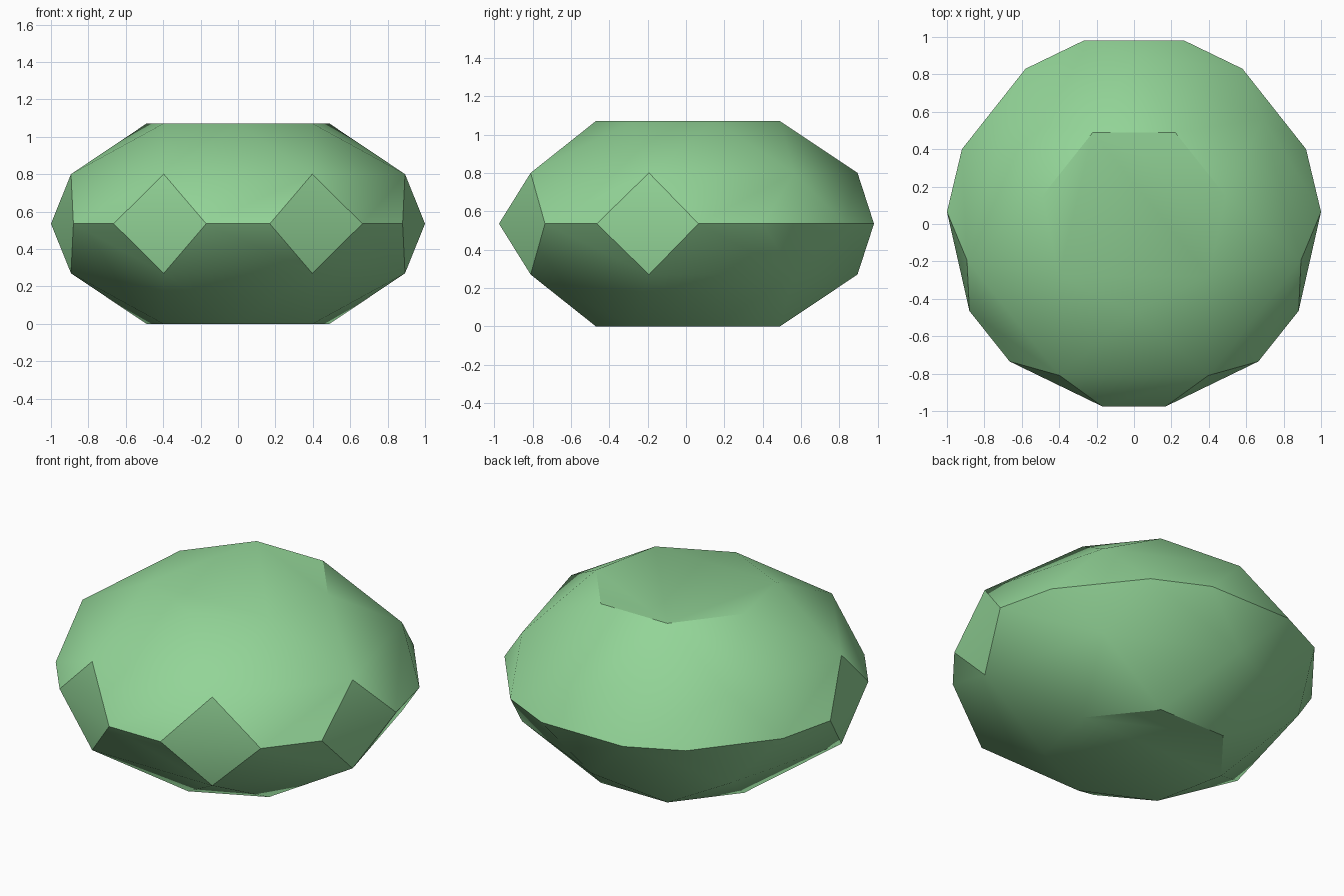
import bpy, bmesh, math

cube = bpy.data.objects.get("Cube")
if cube:
    bpy.data.objects.remove(cube, do_unlink=True)

MID, CROWN, CAP = 0.535, 0.265, 0.535   # girdle height, offsets to corner ring and flat cap


def ring(right, axis=()):
    """Full ring, clockwise seen from above, from its right half (back to front)."""
    left = [(-x, y) for x, y in reversed(right)]
    return right, left


# Right-hand halves, ordered from back to front
girdle_half = [(0.27, 0.98), (0.58, 0.83), (0.92, 0.40), (1.0, 0.065),
               (0.88, -0.465), (0.665, -0.735), (0.17, -0.975)]
corner_half = [(0.69, 0.563), (0.893, -0.193), (0.397, -0.81)]
cap_half = [(0.22, 0.49), (0.49, 0.15), (0.4, -0.28)]


def mirror(half):
    return [(-x, y) for x, y in reversed(half)]


girdle_pts = girdle_half + mirror(girdle_half)
corner_pts = [(0, 0.894)] + corner_half + mirror(corner_half)
cap_pts = cap_half + [(0, -0.47)] + mirror(cap_half)

bm = bmesh.new()


def add_ring(points, z):
    return [bm.verts.new((x, y, z)) for x, y in points]


girdle = add_ring(girdle_pts, MID)

# Upper and lower halves share the girdle
for side in (1, -1):
    corner = add_ring(corner_pts, MID + side * CROWN)
    cap = add_ring(cap_pts, MID + side * CAP)
    bm.faces.new(cap)
    for i in range(7):
        j = (i + 1) % 7
        before, after, following = girdle[2 * i - 1], girdle[2 * i], girdle[2 * i + 1]
        bm.faces.new((corner[i], cap[i - 1], cap[i]))                # star facet
        bm.faces.new((corner[i], cap[i], corner[j]))                 # main facet
        bm.faces.new((corner[i], corner[j], following, after))       # girdle facet
        bm.faces.new((corner[i], after, before))                     # half diamond

bmesh.ops.recalc_face_normals(bm, faces=bm.faces)
mesh = bpy.data.meshes.new("faceted_gem")
bm.to_mesh(mesh)
bm.free()
gem = bpy.data.objects.new("faceted_gem", mesh)
bpy.context.collection.objects.link(gem)

# Single pale green colour
colour = (0.29, 0.66, 0.31, 1)
mat = bpy.data.materials.new("pale_green")
mat.use_nodes = True
mat.diffuse_color = colour
bsdf = next(n for n in mat.node_tree.nodes if n.type == 'BSDF_PRINCIPLED')
bsdf.inputs["Base Color"].default_value = colour
mesh.materials.append(mat)

# Soft shading between shallow facets, crisp edges elsewhere
bpy.ops.object.select_all(action='DESELECT')
gem.select_set(True)
bpy.context.view_layer.objects.active = gem
bpy.ops.object.shade_smooth_by_angle(angle=math.radians(30.5))
